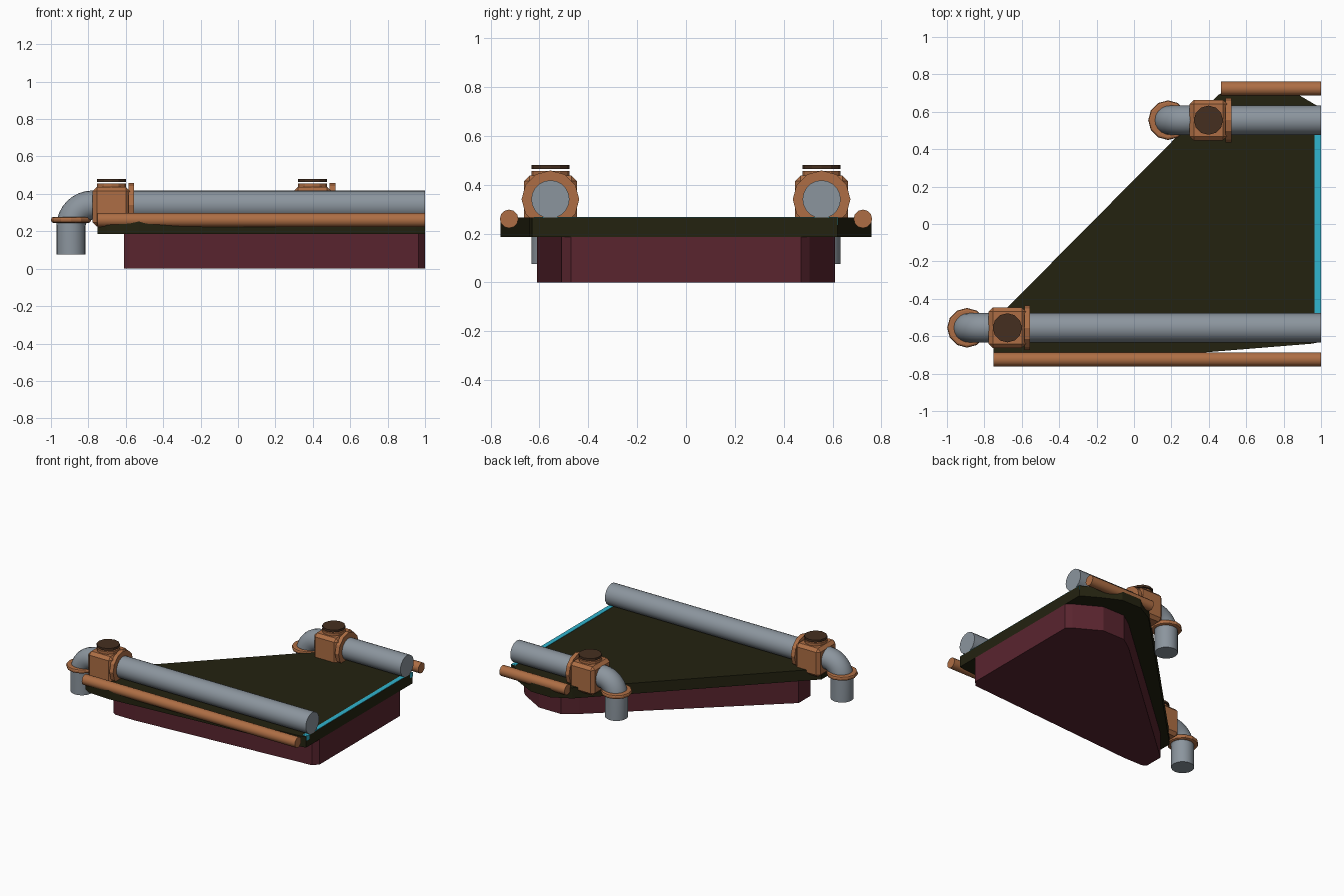
import bpy
import bmesh
from math import pi, sin, cos, radians
from mathutils import Matrix, Vector

cube = bpy.data.objects.get("Cube")
if cube:
    bpy.data.objects.remove(cube, do_unlink=True)


def material(name, rgb, rough=0.6):
    m = bpy.data.materials.new(name)
    m.use_nodes = True
    m.diffuse_color = (*rgb, 1)
    bsdf = m.node_tree.nodes["Principled BSDF"]
    bsdf.inputs["Base Color"].default_value = (*rgb, 1)
    bsdf.inputs["Roughness"].default_value = rough
    return m


maroon = material("maroon", (0.1, 0.018, 0.028))
olive = material("dark olive", (0.017, 0.016, 0.005))
steel = material("steel grey", (0.26, 0.3, 0.34))
copper = material("copper", (0.42, 0.155, 0.058))
brown = material("dark brown", (0.06, 0.028, 0.014))
cyan = material("cyan", (0.03, 0.46, 0.62))


def add_mesh(name, bm, mat, smooth=False):
    bmesh.ops.recalc_face_normals(bm, faces=bm.faces)
    me = bpy.data.meshes.new(name)
    bm.to_mesh(me)
    bm.free()
    ob = bpy.data.objects.new(name, me)
    bpy.context.collection.objects.link(ob)
    me.materials.append(mat)
    if smooth:
        bpy.ops.object.select_all(action='DESELECT')
        ob.select_set(True)
        bpy.context.view_layer.objects.active = ob
        bpy.ops.object.shade_smooth_by_angle(angle=radians(40))
    return ob


def prism(name, outline, z0, z1, mat):
    """Extrude a plan outline between two heights."""
    bm = bmesh.new()
    face = bm.faces.new([bm.verts.new((x, y, z0)) for x, y in outline])
    top = bmesh.ops.extrude_face_region(bm, geom=[face])
    verts = [v for v in top["geom"] if isinstance(v, bmesh.types.BMVert)]
    bmesh.ops.translate(bm, verts=verts, vec=(0, 0, z1 - z0))
    return add_mesh(name, bm, mat)


def box(name, lo, hi, mat, bevel=0):
    lo, hi = Vector(lo), Vector(hi)
    bm = bmesh.new()
    bmesh.ops.create_cube(bm, size=1, matrix=Matrix.Translation((lo + hi) / 2)
                          @ Matrix.Diagonal((*(hi - lo), 1)))
    if bevel:
        bmesh.ops.bevel(bm, geom=bm.edges[:], offset=bevel, segments=1, affect='EDGES')
    return add_mesh(name, bm, mat)


def cylinder(name, centre, radius, depth, mat, axis='Z', sides=12, bevel=0, smooth=False):
    bm = bmesh.new()
    turn = Matrix.Rotation(pi / 2, 4, 'Y') if axis == 'X' else Matrix()
    bmesh.ops.create_cone(bm, cap_ends=True, segments=sides, radius1=radius, radius2=radius,
                          depth=depth, matrix=Matrix.Translation(centre) @ turn)
    if bevel:
        rims = [e for e in bm.edges if any(len(f.verts) > 4 for f in e.link_faces)]
        bmesh.ops.bevel(bm, geom=rims, offset=bevel, segments=2, profile=0.5, affect='EDGES')
    return add_mesh(name, bm, mat, smooth)


def bent_pipe(name, y, x_end, radius, mat, sides=20):
    """Sweep a ring along a level run, a quarter bend and a drop."""
    bend, z = 0.115, 0.34
    path = [(1, z, 0)]
    for i in range(9):
        a = i / 8 * pi / 2
        path.append((x_end + bend - bend * sin(a), z - bend + bend * cos(a), a))
    path.append((x_end, 0.075, pi / 2))
    bm = bmesh.new()
    rings = []
    for px, pz, a in path:
        ring = []
        for k in range(sides):
            t = 2 * pi * k / sides
            out, side = radius * cos(t), radius * sin(t)
            ring.append(bm.verts.new((px - out * sin(a), y + side, pz + out * cos(a))))
        rings.append(ring)
    for r, s in zip(rings, rings[1:]):
        for k in range(sides):
            n = (k + 1) % sides
            bm.faces.new((r[k], r[n], s[n], s[k]))
    bm.faces.new(rings[0])
    bm.faces.new(rings[-1])
    return add_mesh(name, bm, mat, True)


# Lower body and the wider deck above it
prism("base", [(1, -0.47), (0.965, -0.51), (-0.42, -0.61), (-0.58, -0.61), (-0.61, -0.59),
               (-0.61, -0.45), (0.5, 0.54), (0.6, 0.61), (0.78, 0.61), (0.965, 0.505),
               (1, 0.47)], 0, 0.186, maroon)
prism("deck", [(1, -0.63), (0.95, -0.64), (-0.53, -0.76), (-0.7, -0.75), (-0.75, -0.72),
               (-0.75, -0.52), (0.45, 0.69), (0.58, 0.76), (0.74, 0.76), (0.88, 0.69),
               (1, 0.62)], 0.186, 0.265, olive)

# Glowing strip along the straight edge, with a short leg at each end
box("edge_strip", (0.965, -0.61, 0.255), (0.999, 0.61, 0.268), cyan)

for label, side, shift in (("front", -1, 0), ("back", 1, 1.075)):
    y = side * 0.555
    vx = shift - 0.677
    elbow_x = shift - 0.893
    box(label + "_strip_leg", (0.965, side * 0.605 - 0.017, 0.234),
        (1.0, side * 0.605 + 0.017, 0.267), cyan)

    # Pipe with its elbow and collar
    bent_pipe(label + "_pipe", y, elbow_x, 0.078, steel)
    cylinder(label + "_collar", (elbow_x, y, 0.261), 0.106, 0.032, copper, bevel=0.012)

    # Valve block with flange, cap and handwheel
    box(label + "_valve_block", (vx - 0.1, y - 0.108, 0.225), (vx + 0.1, y + 0.108, 0.437),
        copper, 0.022)
    cylinder(label + "_valve_flange", (vx + 0.107, y, 0.34), 0.118, 0.03, copper, 'X')
    cylinder(label + "_valve_cap", (vx, y, 0.443), 0.078, 0.026, copper)
    cylinder(label + "_handwheel", (vx, y, 0.472), 0.078, 0.016, brown)

    # Side rail
    start = -0.75 if side < 0 else 0.465
    cylinder(label + "_rail", ((start + 1) / 2, side * 0.724, 0.26), 0.038, 1 - start,
             copper, 'X', sides=12, smooth=True)
